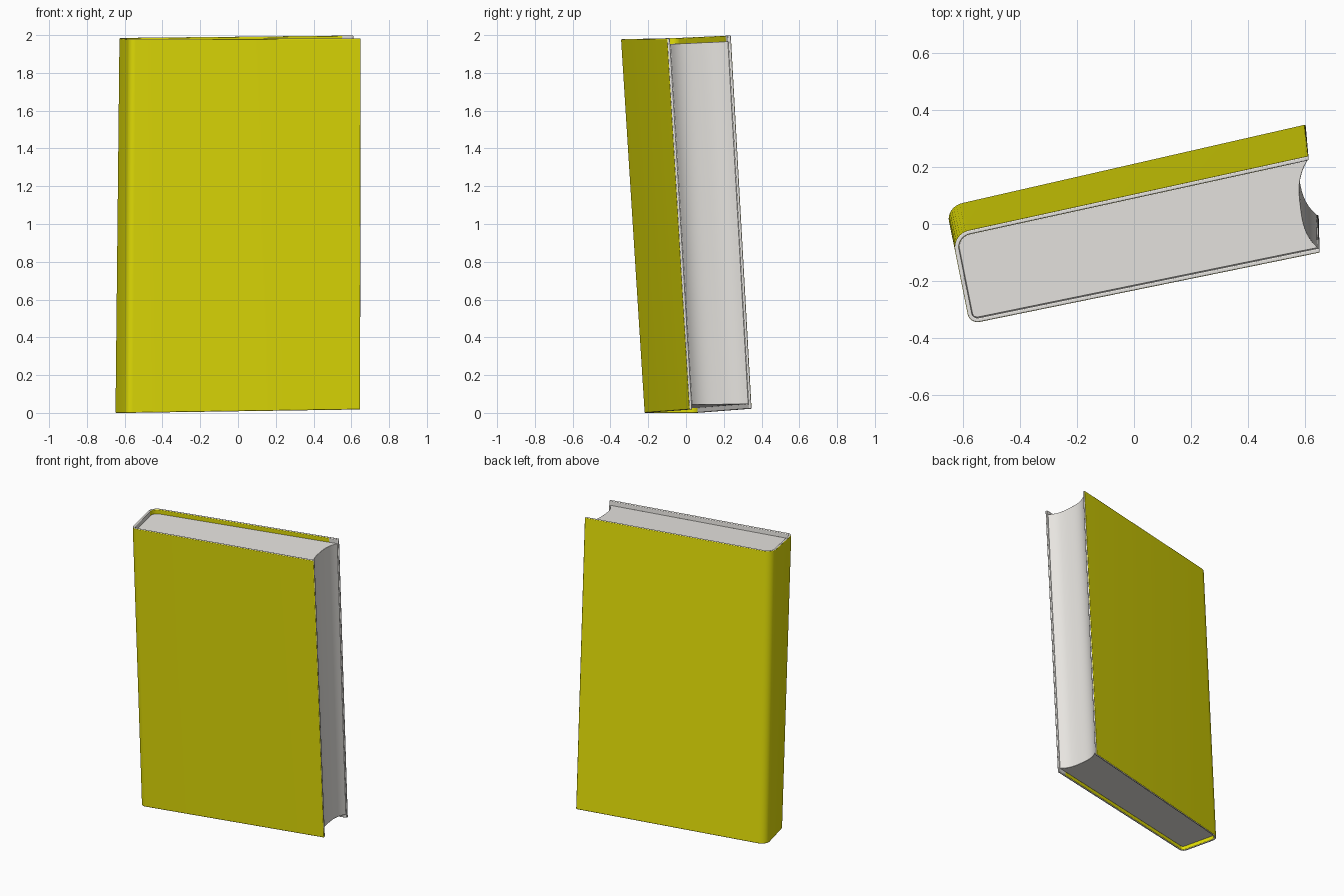
import bpy, bmesh, math
from mathutils import Vector

if "Cube" in bpy.data.objects:
    bpy.data.objects.remove(bpy.data.objects["Cube"])

W, T, H = 1.25, 0.33, 1.97      # book width, thickness, height
BOARD = 0.015                   # cover thickness


def material(name, rgb):
    m = bpy.data.materials.new(name)
    m.diffuse_color = (*rgb, 1)
    m.use_nodes = True
    m.node_tree.nodes["Principled BSDF"].inputs["Base Color"].default_value = m.diffuse_color
    return m


yellow = material("cover_yellow", (0.78, 0.75, 0.002))
white = material("paper_white", (0.82, 0.80, 0.765))

# Corners of the leaning book: front left, front right, back left, back right
BOTTOM = [Vector(p) for p in ((-0.59, -0.225, 0.0), (0.647, 0.018, 0.018),
                              (-0.66, 0.06, 0.0), (0.60, 0.348, 0.022))]
TOP = [Vector(p) for p in ((-0.575, -0.35, 1.978), (0.65, -0.10, 1.982),
                           (-0.638, -0.035, 1.985), (0.61, 0.238, 1.998))]


def place(u, v, w):
    """Book coordinates to the leaning, turned position."""
    a, b, c = u / W, v / T, w / H

    def level(q):
        return q[0].lerp(q[1], a).lerp(q[2].lerp(q[3], a), b)
    return level(BOTTOM).lerp(level(TOP), c)


def outline(off):
    """Open U from front fore edge round the spine to back fore edge."""
    pts = [(W, off), (W - 0.06, off)]
    for cv, r, start in ((0.035, 0.035, 270), (T - 0.06, 0.06, 180)):
        for i in range(9):
            a = math.radians(start - i * 90 / 8)
            pts.append((r + (r - off) * math.cos(a), cv + (r - off) * math.sin(a)))
    pts += [(W - 0.06, T - off), (W, T - off)]
    return pts


def finish(name, bm, mats, bevel):
    bmesh.ops.recalc_face_normals(bm, faces=bm.faces)
    me = bpy.data.meshes.new(name)
    bm.to_mesh(me)
    bm.free()
    for m in mats:
        me.materials.append(m)
    ob = bpy.data.objects.new(name, me)
    bpy.context.collection.objects.link(ob)
    mod = ob.modifiers.new("soft_edges", 'BEVEL')
    mod.width, mod.segments = bevel, 2
    mod.limit_method = 'ANGLE'
    mod.angle_limit = math.radians(40)
    bpy.ops.object.select_all(action='DESELECT')
    ob.select_set(True)
    bpy.context.view_layer.objects.active = ob
    bpy.ops.object.shade_smooth_by_angle(angle=math.radians(40))


# Cover: yellow outside, white rims, lining partly yellow
bm = bmesh.new()
outer, inner = outline(0), outline(BOARD)
n = len(outer)
sections = ((outer, 0), (outer, H / 2), (outer, H),
            (inner, H), (inner, H / 2), (inner, 0))
rings = [[bm.verts.new(place(u, v, w)) for u, v in prof] for prof, w in sections]


def cover_colour(k, i):
    if k in (0, 1):                      # outside
        return 0
    if k in (2, 5) or i in (0, n - 2):   # rims and fore-edge lining
        return 1
    if k == 3:                           # upper lining: back board only
        return 0 if i >= n // 2 else 1
    return 0 if i < n - 3 else 1         # lower lining: front board and spine


for k in range(6):
    r, s = rings[k], rings[(k + 1) % 6]
    for i in range(n - 1):
        f = bm.faces.new((r[i], r[i + 1], s[i + 1], s[i]))
        f.material_index = cover_colour(k, i)
for i in (0, n - 1):                     # fore-edge rims, lower and upper half
    for ks in ((0, 1, 4, 5), (1, 2, 3, 4)):
        bm.faces.new([rings[k][i] for k in ks]).material_index = 1
finish("cover", bm, (yellow, white), 0.004)

# Page block: recessed top and bottom, hollow fore edge
bm = bmesh.new()
prof = outline(BOARD + 0.0005)
FORE = W - 0.005
prof[0] = (FORE, prof[0][1])
prof[-1] = (FORE, prof[-1][1])
v0, v1 = prof[0][1], prof[-1][1]
for i in range(1, 16):
    t = 1 - i / 16
    dip = 0.042 * (1 - abs(2 * t - 1) ** 3)
    prof.append((FORE - dip, v0 + (v1 - v0) * t))
low = [bm.verts.new(place(u, v, 0.025)) for u, v in prof]
high = [bm.verts.new(place(u, v, H - 0.03)) for u, v in prof]
bm.faces.new(low)
bm.faces.new(high)
for i in range(len(prof)):
    j = (i + 1) % len(prof)
    bm.faces.new((low[i], low[j], high[j], high[i]))
finish("page_block", bm, (white,), 0.002)
